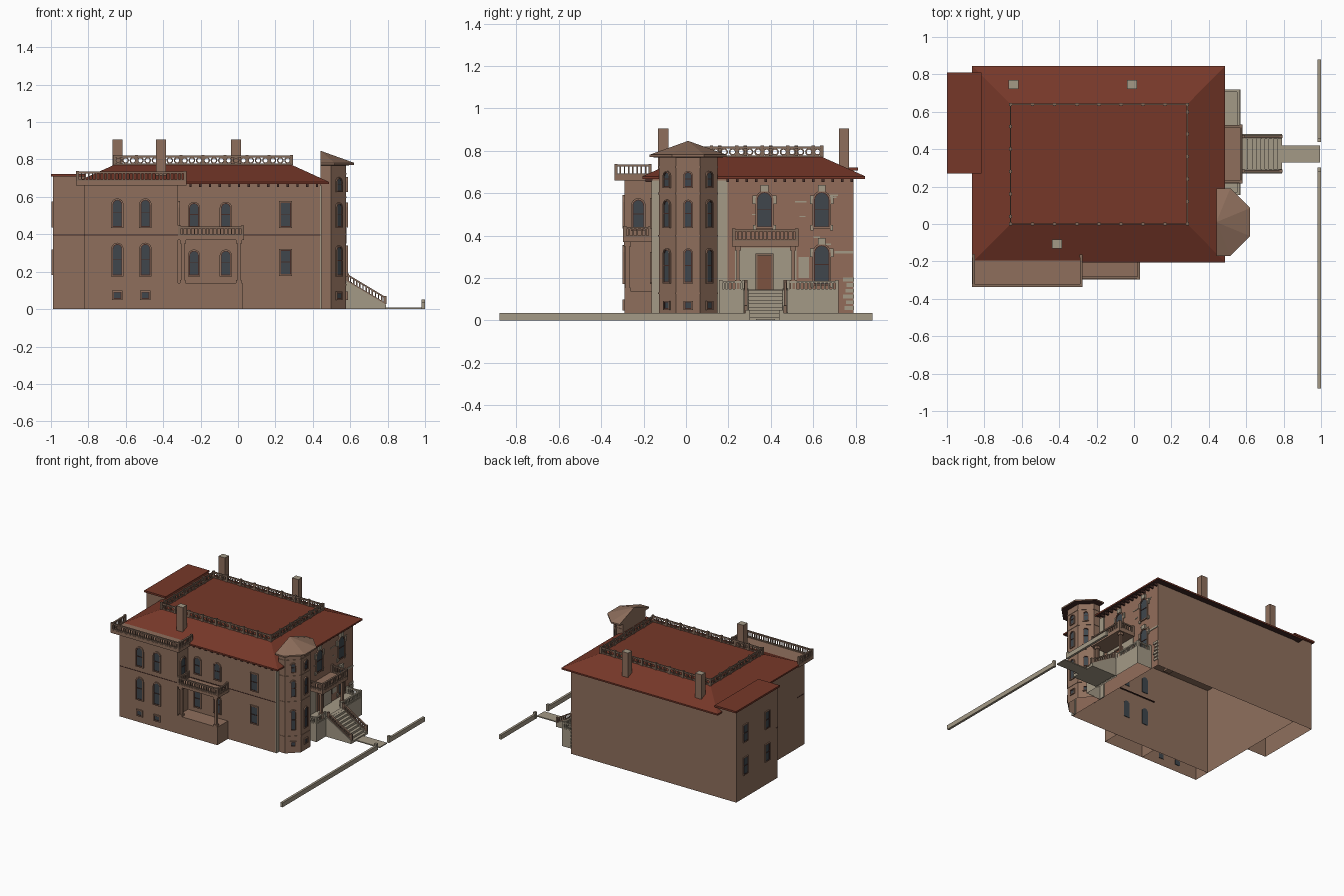
import bpy, bmesh, math, random
from mathutils import Vector

if "Cube" in bpy.data.objects:
    bpy.data.objects.remove(bpy.data.objects["Cube"])
random.seed(4)


def material(name, r, g, b):
    m = bpy.data.materials.new(name)
    m.use_nodes = True
    m.diffuse_color = (r, g, b, 1)
    m.node_tree.nodes["Principled BSDF"].inputs["Base Color"].default_value = (r, g, b, 1)
    return m


PLASTER = material("brown plaster", .273, .159, .108)
BRICK = material("red brown brick", .287, .152, .102)
ROOF = material("red roof", .182, .039, .022)
TRIM = material("brown trim", .23, .145, .102)
DARK = material("dark eave", .06, .025, .02)
STONE = material("pale stone", .37, .32, .24)
GLASS = material("dark glass", .05, .062, .073)
DOOR = material("door wood", .2, .085, .05)


class Part:
    """One named object gathered from simple solids."""

    def __init__(self, name, *mats):
        self.name, self.mats, self.bm = name, mats, bmesh.new()

    def prism(self, pts, vec, bottom=True):
        a = [self.bm.verts.new(p) for p in pts]
        b = [self.bm.verts.new(Vector(p) + Vector(vec)) for p in pts]
        n = len(a)
        for i in range(n):
            self.bm.faces.new((a[i], a[(i + 1) % n], b[(i + 1) % n], b[i]))
        self.bm.faces.new(b)
        if bottom:
            self.bm.faces.new(a[::-1])

    def box(self, x0, x1, y0, y1, z0, z1, bottom=True):
        self.prism([(x0, y0, z0), (x1, y0, z0), (x1, y1, z0), (x0, y1, z0)], (0, 0, z1 - z0), bottom)

    def loft(self, loops, cap=False):
        rows = [[self.bm.verts.new(p) for p in loop] for loop in loops]
        n = len(rows[0])
        for a, b in zip(rows, rows[1:]):
            for i in range(n):
                self.bm.faces.new((a[i], a[(i + 1) % n], b[(i + 1) % n], b[i]))
        if cap:
            self.bm.faces.new(rows[-1])

    def done(self, rule=None):
        bmesh.ops.recalc_face_normals(self.bm, faces=self.bm.faces)
        if rule:
            for f in self.bm.faces:
                f.material_index = rule(f)
        me = bpy.data.meshes.new(self.name)
        self.bm.to_mesh(me)
        self.bm.free()
        for m in self.mats:
            me.materials.append(m)
        ob = bpy.data.objects.new(self.name, me)
        bpy.context.collection.objects.link(ob)


def solid(name, mat, *boxes, bottom=True):
    p = Part(name, mat)
    for b in boxes:
        p.box(*b, bottom)
    p.done()


def rect(x0, x1, y0, y1, z):
    return [(x0, y0, z), (x1, y0, z), (x1, y1, z), (x0, y1, z)]


# Walls, open underneath
p = Part("main_walls", PLASTER, BRICK)
p.box(-.82, .44, -.16, .79, 0, .675, False)
p.done(lambda f: 1 if f.normal.x > .9 else 0)
solid("back_wing", PLASTER, (-.988, -.82, .28, .79, 0, .71), bottom=False)
solid("side_bay", PLASTER, (-.82, -.32, -.29, -.16, 0, .665), bottom=False)
solid("wing_roof", ROOF, (-1, -.815, .27, .81, .708, .722))
solid("bay_cornice", PLASTER, (-.865, -.275, -.338, -.16, .66, .685))
solid("belt_course", DARK, (-.822, -.318, -.292, -.2, .393, .398), (-.32, .442, -.162, -.15, .393, .398),
      (-.99, -.82, .278, .3, .393, .398))

# Hipped main roof with a flat deck, its soffit running in to the walls
p = Part("main_roof", ROOF, DARK)
p.loft([rect(-.82, .44, -.16, .79, .674), rect(-.865, .487, -.205, .845, .668),
        rect(-.865, .487, -.205, .845, .68), rect(-.66, .285, 0, .64, .772)], True)
p.done(lambda f: 1 if f.normal.z < -.2 else 0)
p = Part("eave_brackets", DARK)
for i in range(14):
    x = -.26 + i * .052
    p.box(x, x + .012, -.19, -.16, .652, .67)
    y = .19 + i * .045
    p.box(.44, .47, y, y + .012, .652, .67)
p.done()

# Chimneys with pale tops
p = Part("chimneys", PLASTER, STONE)
for x, y in ((-.645, .745), (-.01, .745), (-.412, -.107)):
    p.box(x - .027, x + .027, y - .024, y + .024, .66, .906)
p.done(lambda f: 1 if f.normal.z > .9 else 0)


def ring(part, c, u, r0, r1, t):
    n = Vector((-u.y, u.x, 0)) * t
    def loop(r, s):
        return [c + u * r * math.cos(k * math.tau / 12) + Vector((0, 0, r * math.sin(k * math.tau / 12))) + n * s
                for k in range(12)]
    part.loft([loop(r1, -1), loop(r1, 1), loop(r0, 1), loop(r0, -1), loop(r1, -1)])


def bar(part, a, b, w, h):
    """Straight rail from a to b, resting on that line."""
    a, b = Vector(a), Vector(b)
    s = Vector((-(b - a).y, (b - a).x, 0)).normalized() * w / 2
    up = Vector((0, 0, h))
    part.prism([a - s, a + s, a + s + up, a - s + up], b - a)


def balustrade(name, mat, path, h, gap=.02, rings=False):
    p = Part(name, mat)
    for a, b in zip(path, path[1:]):
        a, b = Vector(a), Vector(b)
        up = Vector((0, 0, h - .01))
        w = .006 if rings else .013
        bar(p, a, b, w, .008)
        bar(p, a + up, b + up, w, .01)
        n = max(1, round((b - a).length / gap))
        u = (b - a).normalized()
        for i in range(n + 1):
            c = a.lerp(b, i / n)
            w = .008 if i in (0, n) or (rings and i % 3 == 0) else .0035
            if not rings or w > .004:
                p.box(c.x - w, c.x + w, c.y - w, c.y + w, c.z, c.z + h + (.004 if w > .004 else -.005))
            if rings and i < n:
                ring(p, a.lerp(b, (i + .5) / n) + Vector((0, 0, h / 2)), u, .011, .018, .003)
    p.done()


balustrade("roof_balustrade", TRIM, [(-.66, 0, .77), (.285, 0, .77), (.285, .64, .77), (-.66, .64, .77),
                                     (-.66, 0, .77)], .05, .04, True)
balustrade("bay_balustrade", TRIM, [(-.857, -.17, .685), (-.857, -.33, .685), (-.283, -.33, .685),
                                    (-.283, -.17, .685)], .05)

# Corner tower: half an octagon with a flared cap


def octagon(d, z):
    """Half octagon standing out from the facade, grown by d."""
    a = .138 + d
    s = a * math.tan(math.pi / 8)
    pts = [(0, -a), (s, -a), (a, -s), (a, s), (s, a), (0, a)]
    return [(.44 + x, .01 + y, z) for x, y in pts]


p = Part("tower", PLASTER)
p.prism(octagon(0, 0), (0, 0, .77), False)
for z in (.125, .395, .595, .72):
    p.prism(octagon(.003, z), (0, 0, .008))
p.done()
p = Part("tower_roof", PLASTER, DARK)
p.loft([octagon(0, .768), octagon(.043, .771), octagon(.043, .782)])
eave = [p.bm.verts.new(v) for v in octagon(.043, .782)]
tip = p.bm.verts.new((.44, .01, .847))
for a, b in zip(eave, eave[1:] + eave[:1]):
    p.bm.faces.new((a, b, tip))
p.done(lambda f: 1 if abs(f.normal.z) > .5 and f.calc_center_median().z < .775 else 0)

# Windows
frames, panes, sashes = Part("window_frames", PLASTER), Part("window_glass", GLASS), Part("window_bars", DARK)
stone_frames = Part("stone_window_surrounds", STONE)


def window(x, y, ang, w, z0, z1, arch=True, frame=frames, rim=.007):
    n = Vector((math.cos(ang), math.sin(ang), 0))
    u = Vector((-n.y, n.x, 0))

    def outline(g, d):
        h = w / 2 + g
        top = z1 - w / 2 if arch else z1 + g
        pts = [(-h, z0 - g), (h, z0 - g)]
        pts += [(h * math.cos(k * math.pi / 8), top + h * math.sin(k * math.pi / 8)) for k in range(9)] \
            if arch else [(h, top), (-h, top)]
        return [Vector((x, y, 0)) + u * a + Vector((0, 0, b)) + n * d for a, b in pts]

    frame.loft([outline(rim, 0), outline(rim, .009), outline(0, .009), outline(0, 0)])
    sashes.loft([outline(0, .006), outline(-.004, .006), outline(-.004, 0)])
    panes.prism(outline(0, -.004), n * .008)
    c = Vector((x, y, 0)) + n * .006
    for z in [(z0 + z1) / 2] if z1 - z0 > .06 else []:
        bar(sashes, c - u * w / 2 + Vector((0, 0, z)), c + u * w / 2 + Vector((0, 0, z)), .004, .004)


FRONT, RIGHT, BACKWARD = -math.pi / 2, 0, math.pi
for x in (-.645, -.495):
    window(x, -.29, FRONT, .052, .44, .585)
    window(x, -.29, FRONT, .052, .18, .348)
    window(x, -.29, FRONT, .042, .055, .092, False)
for x in (-.235, -.065):
    window(x, -.16, FRONT, .052, .44, .567)
    window(x, -.16, FRONT, .052, .18, .312)
for z in (.185, .44):
    window(.255, -.16, FRONT, .056, z, z + .13, False)
    for y in (.41, .68):
        window(-.988, y, BACKWARD, .05, z, z + .13, False, rim=.004)
window(-.32, -.225, RIGHT, .055, .43, .57)
for i in (-1, 0, 1):
    a = i * math.pi / 4
    x, y = .44 + .138 * math.cos(a), .01 + .138 * math.sin(a)
    window(x, y, a, .034, .055, .088, False, rim=.005)
    for z0, z1 in ((.18, .335), (.44, .565), (.63, .7)):
        window(x, y, a, .036, z0, z1, rim=.005)
for y, z0, z1 in ((.37, .44, .605), (.64, .44, .605), (.64, .17, .355)):
    window(.442, y, RIGHT, .072, z0, z1)
    stone_frames.box(.44, .455, y - .018, y + .018, z1 + .003, z1 + .035)
    for s in (-1, 1):
        stone_frames.box(.44, .449, y + s * .046 - .01, y + s * .046 + .01, z1 - .055, z1 - .015)
        stone_frames.box(.44, .449, y + s * .046 - .008, y + s * .046 + .008, z0 - .015, z0 + .01)
for part in (frames, panes, sashes, stone_frames):
    part.done()

# Stone dressings on the brick facade
p = Part("stone_quoins", STONE)
p.box(.438, .446, -.162, -.12, 0, .66)
p.box(.438, .446, .14, .195, 0, .66)
p.box(.438, .446, .23, .52, .14, .345)
p.box(.438, .445, .53, .58, .2, .3)
p.box(.438, .445, .7, .79, .315, .328)
for i in range(6):
    z = .05 + i * .027
    p.box(.438, .446, .79 - random.uniform(.03, .08), .792, z, z + .018)
for i in range(10):
    y, z = random.uniform(.2, .7), random.uniform(.33, .64)
    p.box(.438, .443, y, y + random.uniform(.02, .06), z, z + .006)
p.done()
solid("front_door", DOOR, (.44, .452, .337, .403, .14, .305))
solid("door_frame", TRIM, (.44, .456, .328, .337, .14, .315), (.44, .456, .403, .412, .14, .315),
      (.44, .46, .328, .412, .305, .315))

# Side porch with balcony
solid("porch_base", PLASTER, (-.32, .025, -.29, -.16, 0, .14), bottom=False)
solid("porch_balcony", PLASTER, (-.32, .033, -.297, -.16, .37, .392))
p = Part("porch_columns", PLASTER)
for x in (-.295, .005):
    p.box(x - .009, x + .009, -.285, -.267, .14, .37)
    p.box(x - .015, x + .015, -.291, -.261, .14, .155)
    p.box(x - .016, x + .016, -.292, -.26, .35, .37)
p.done()
balustrade("porch_balustrade", TRIM, [(-.312, -.17, .392), (-.312, -.288, .392), (.025, -.288, .392),
                                      (.025, -.17, .392)], .05)

# Entrance terrace, balcony and stairs
solid("terrace", STONE, (.44, .57, .155, .72, 0, .14), (.56, .59, .27, .48, 0, .145), bottom=False)
solid("entrance_balcony", PLASTER, (.44, .58, .217, .53, .35, .375))
p = Part("entrance_columns", PLASTER)
for y in (.245, .505):
    p.box(.54, .556, y - .008, y + .008, .14, .35)
    p.box(.533, .563, y - .015, y + .015, .14, .19)
    p.box(.534, .562, y - .014, y + .014, .33, .35)
p.done()
balustrade("entrance_balustrade", TRIM, [(.45, .225, .375), (.572, .225, .375), (.572, .523, .375),
                                         (.45, .523, .375)], .055)
for name, outer, inner in (("left_terrace_rail", .712, .48), ("right_terrace_rail", .163, .275)):
    balustrade(name, STONE, [(.45, outer, .14), (.56, outer, .14), (.56, inner, .14)], .047)
p = Part("stairs", STONE)
for i in range(9):
    p.box(.58, .79 - i * .0225, .295, .455, i * .016, (i + 1) * .016)
for y in (.27, .455):
    p.prism([(.58, y, 0), (.79, y, 0), (.79, y, .025), (.58, y, .15)], (0, .025, 0))
p.done()
for name, y in (("right_stair_rail", .2825), ("left_stair_rail", .4675)):
    balustrade(name, TRIM, [(.585, y, .147), (.785, y, .027)], .04)

# Path and street wall
solid("path", STONE, (.79, .995, .33, .42, 0, .008))
solid("street_wall", STONE, (.982, 1, -.88, .3, 0, .035), (.982, 1, .44, .88, 0, .035),
      (.98, 1, .28, .302, 0, .05), (.98, 1, .438, .46, 0, .05))
